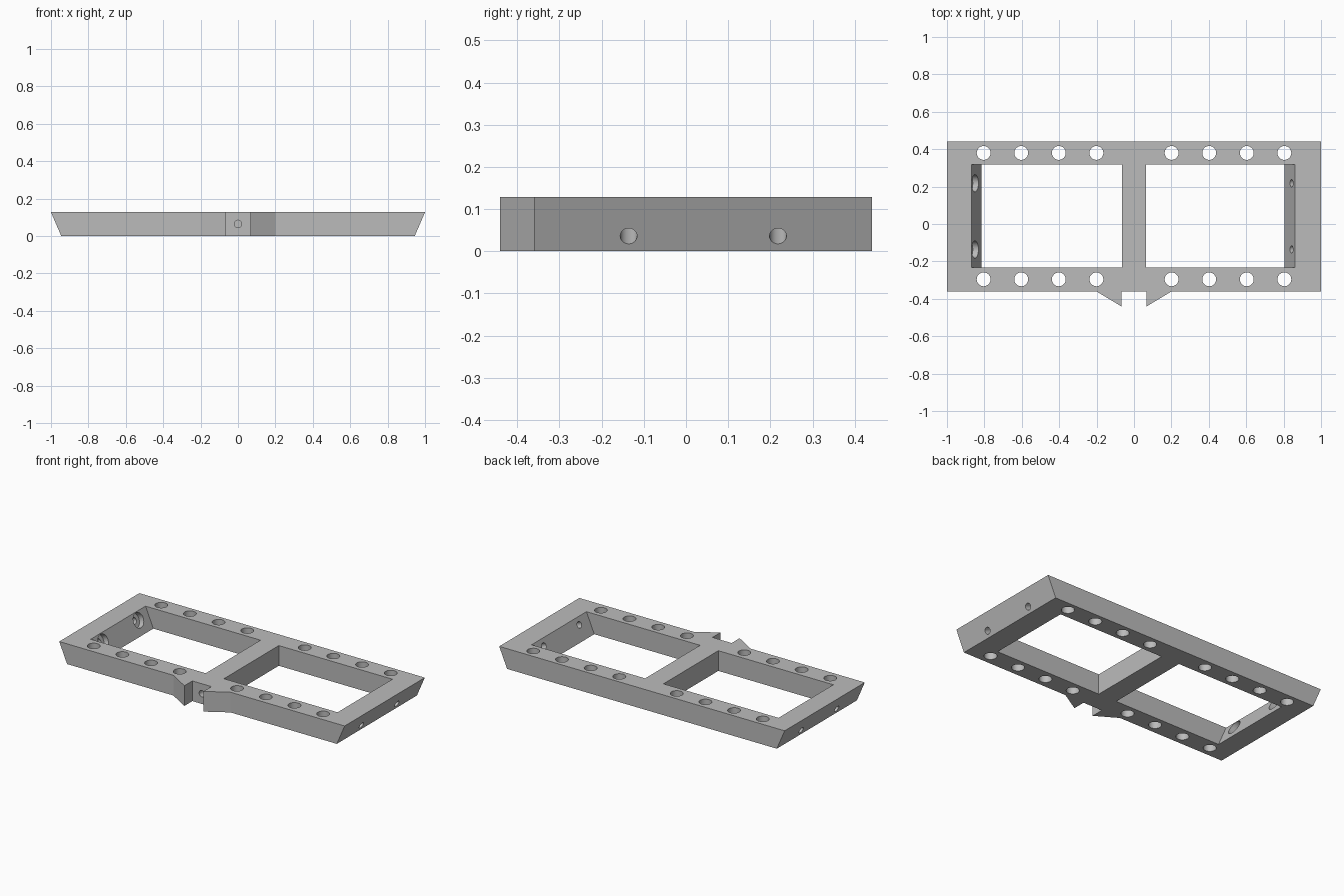
import bpy
import bmesh
from mathutils import Vector

cube = bpy.data.objects.get("Cube")
if cube:
    bpy.data.objects.remove(cube, do_unlink=True)

H = 0.128        # frame thickness
LEAN = 0.055     # how far the end walls lean in at the bottom
MARGIN = 0.05    # cutter overshoot

grey = bpy.data.materials.new("plain grey")
grey.use_nodes = True
grey.diffuse_color = (0.5, 0.5, 0.5, 1)
grey.node_tree.nodes["Principled BSDF"].inputs["Base Color"].default_value = (0.5, 0.5, 0.5, 1)


def make_object(name, bm):
    bmesh.ops.recalc_face_normals(bm, faces=bm.faces[:])
    mesh = bpy.data.meshes.new(name)
    bm.to_mesh(mesh)
    bm.free()
    mesh.materials.append(grey)
    obj = bpy.data.objects.new(name, mesh)
    bpy.context.collection.objects.link(obj)
    return obj


def leaning_prism(name, outline, z0, z1):
    """Outline points are (top x, y, lean); lean shifts x towards the bottom."""
    bm = bmesh.new()
    rings = [[bm.verts.new((x + lean * (1 - z / H), y, z)) for x, y, lean in outline]
             for z in (z0, z1)]
    bm.faces.new(rings[0])
    bm.faces.new(rings[1])
    n = len(outline)
    for i in range(n):
        j = (i + 1) % n
        bm.faces.new((rings[0][i], rings[0][j], rings[1][j], rings[1][i]))
    return make_object(name, bm)


def rod(name, start, end, radius):
    start, end = Vector(start), Vector(end)
    axis = end - start
    bm = bmesh.new()
    bmesh.ops.create_cone(bm, cap_ends=True, segments=40, radius1=radius,
                          radius2=radius, depth=axis.length)
    obj = make_object(name, bm)
    obj.matrix_world = axis.to_track_quat("Z", "Y").to_matrix().to_4x4()
    obj.location = (start + end) / 2
    return obj


def cut(target, cutter):
    cutter.hide_render = True
    bpy.context.view_layer.update()
    mod = target.modifiers.new(cutter.name, "BOOLEAN")
    mod.operation = "DIFFERENCE"
    mod.solver = "EXACT"
    mod.object = cutter
    bpy.context.view_layer.objects.active = target
    bpy.ops.object.modifier_apply(modifier=mod.name)
    bpy.data.objects.remove(cutter, do_unlink=True)


# Frame body with the two front prongs
FRONT, BACK, TIP = -0.361, 0.441, -0.441
frame = leaning_prism("frame", [
    (-1, FRONT, LEAN), (-0.2, FRONT, 0), (-0.067, TIP, 0), (-0.067, FRONT, 0),
    (0.067, FRONT, 0), (0.067, TIP, 0), (0.2, FRONT, 0), (1, FRONT, -LEAN),
    (1, BACK, -LEAN), (-1, BACK, LEAN)], 0, H)

# Two window openings, with the far walls leaning like the ends
for side, far in ((-1, 0.87), (1, 0.86)):
    near = 0.064 * side
    far *= side
    cut(frame, leaning_prism("window_cutter", [
        (near, -0.232, 0), (far, -0.232, -side * LEAN),
        (far, 0.317, -side * LEAN), (near, 0.317, 0)], -MARGIN, H + MARGIN))

# Vertical holes along the front and back rails
for y in (-0.296, 0.38):
    for side in (-1, 1):
        for i in range(1, 5):
            x = side * i * 0.201
            cut(frame, rod("rail_hole_cutter", (x, y, -MARGIN), (x, y, H + MARGIN), 0.037))

# Holes square to the leaning end walls, counterbored on one side
for side in (-1, 1):
    outward = Vector((side * H, 0, -LEAN)).normalized()
    for y in (-0.136, 0.218):
        outer = Vector((side * 0.96, y, 0.036))
        cut(frame, rod("end_hole_cutter", outer + outward * 0.05, outer - outward * 0.19, 0.02))
        if side < 0:
            inner = outer - outward * 0.122 - Vector((0, 0, 0.002))
            cut(frame, rod("counterbore_cutter", inner + outward * 0.035,
                           inner - outward * 0.07, 0.046))

# Blind hole between the prongs
cut(frame, rod("front_hole_cutter", (0, FRONT - MARGIN, 0.065), (0, FRONT + 0.12, 0.065), 0.02))

# Smooth hole walls, sharp edges elsewhere
bpy.ops.object.select_all(action="DESELECT")
frame.select_set(True)
bpy.context.view_layer.objects.active = frame
bpy.ops.object.shade_smooth_by_angle(angle=0.5)
